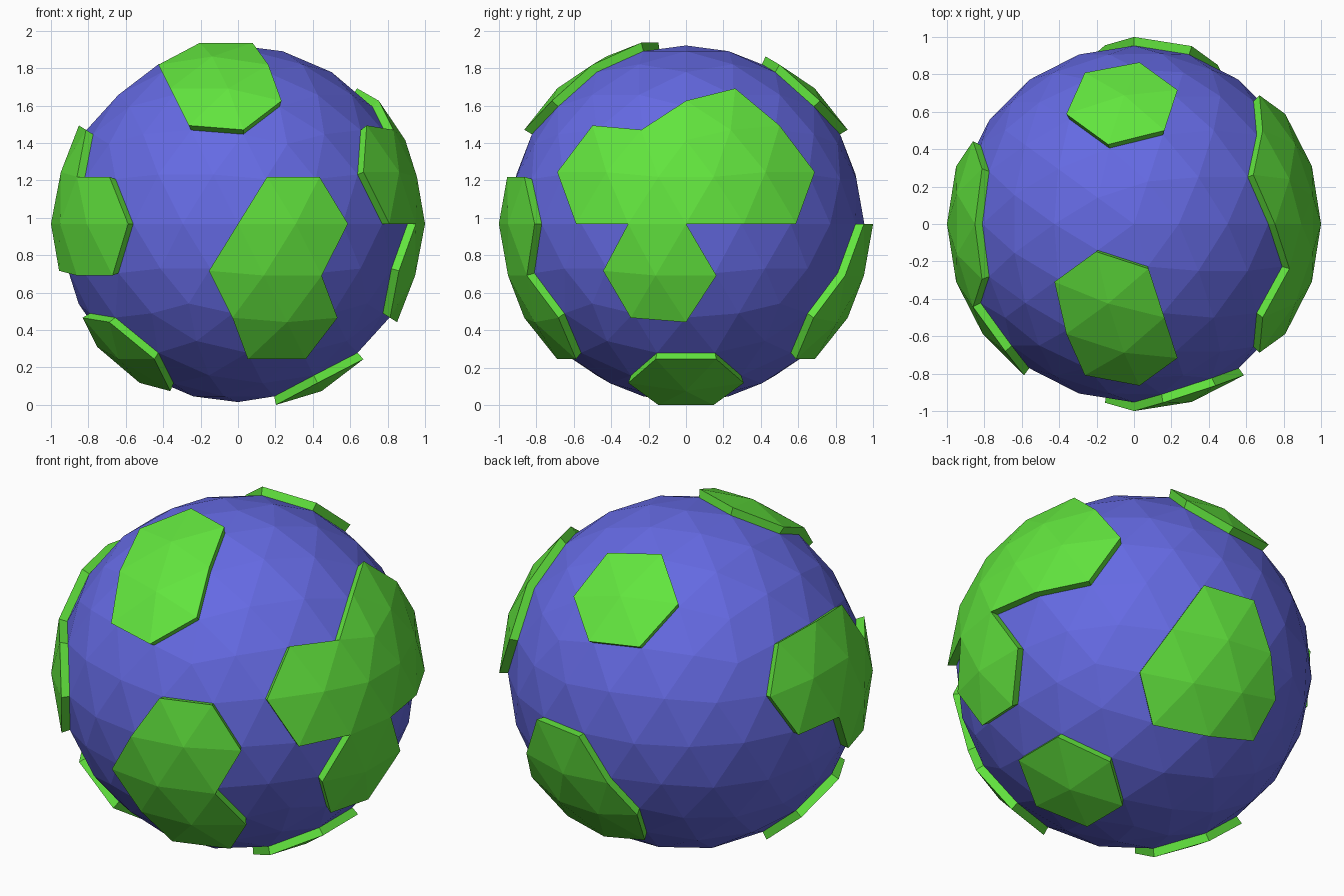
import bpy, bmesh
from math import radians, sin, cos
from mathutils import Vector

if "Cube" in bpy.data.objects:
    bpy.data.objects.remove(bpy.data.objects["Cube"])

OCEAN_R, LAND_R, CENTRE_Z = 0.953, 1.0, 0.968

# Each land mass is a union of triangle fans: (azimuth, elevation) of the fan centres
LAND = {
    "front": [(-72, 0), (-81.7, -16), (-72, -31.7)],
    "left": [(170.3, 16), (-170.3, 16), (-162, 0), (-144, 0)],
    "lower_left": [(-157.6, -46.3)],
    "front_top": [(-108, 63.4), (-94.4, 46.3)],
    "back_top": [(94.4, 46.3)],
    "right": [(-26.3, 16), (26.3, 16), (16, 30.1), (0, 26.6),
              (8.8, 14.5), (-8.8, 14.5), (-9.7, -16)],
    "bottom": [(0, -63.4)],
    "back": [(81.7, -16), (92, -30.1), (72, -31.7)],
}


def direction(az, el):
    a, e = radians(az), radians(el)
    return Vector((cos(e) * cos(a), cos(e) * sin(a), sin(e)))


def make_part(name, source, index, color):
    """Keep only the faces tagged with index and make them an object."""
    bm = source.copy()
    bmesh.ops.delete(bm, geom=[f for f in bm.faces if f.material_index != index],
                     context='FACES')
    for f in bm.faces:
        f.material_index = 0
        f.smooth = False
    mesh = bpy.data.meshes.new(name)
    bm.to_mesh(mesh)
    bm.free()
    mat = bpy.data.materials.new(name)
    mat.diffuse_color = color
    mat.use_nodes = True
    mat.node_tree.nodes["Principled BSDF"].inputs["Base Color"].default_value = mat.diffuse_color
    mesh.materials.append(mat)
    obj = bpy.data.objects.new(name, mesh)
    obj.location.z = CENTRE_Z
    bpy.context.collection.objects.link(obj)


# Faceted globe
globe = bmesh.new()
bmesh.ops.create_icosphere(globe, subdivisions=3, radius=OCEAN_R)

# Pick the land faces around each fan centre
land = set()
for fans in LAND.values():
    for az, el in fans:
        d = direction(az, el)
        land.update(max(globe.verts, key=lambda v: v.co.dot(d)).link_faces)
ocean = set(globe.faces) - land

# Raise the land outwards
result = bmesh.ops.extrude_face_region(globe, geom=list(land))
for v in result["geom"]:
    if isinstance(v, bmesh.types.BMVert):
        v.co *= LAND_R / OCEAN_R
left_over = [f for f in land if f.is_valid and f not in set(result["geom"])]
if left_over:
    bmesh.ops.delete(globe, geom=left_over, context='FACES')
bmesh.ops.recalc_face_normals(globe, faces=globe.faces[:])
for f in globe.faces:
    f.material_index = 0 if f in ocean else 1

# Split into sea and land
make_part("ocean", globe, 0, (0.13, 0.144, 0.77, 1))
make_part("land_masses", globe, 1, (0.122, 0.78, 0.048, 1))
globe.free()
